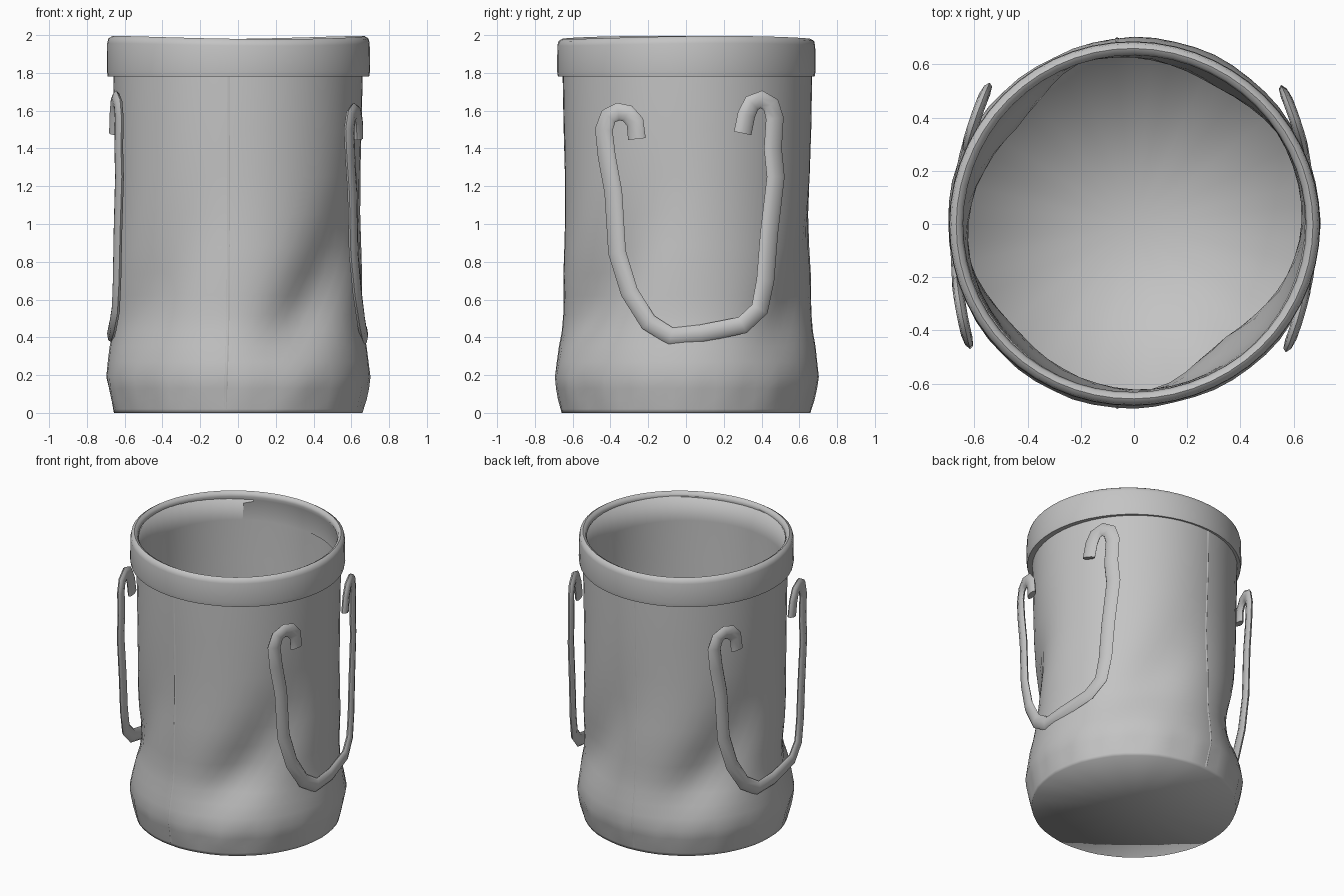
import bpy, bmesh, math
from math import sin, cos, pi, radians, exp

cube = bpy.data.objects.get("Cube")
if cube:
    bpy.data.objects.remove(cube, do_unlink=True)

fabric = bpy.data.materials.new("grey fabric")
fabric.use_nodes = True
GREY = (0.55, 0.55, 0.55, 1)
fabric.diffuse_color = GREY
fabric.node_tree.nodes["Principled BSDF"].inputs["Base Color"].default_value = GREY


def add_object(name, bm, angle=180):
    bmesh.ops.recalc_face_normals(bm, faces=bm.faces)
    mesh = bpy.data.meshes.new(name)
    bm.to_mesh(mesh)
    bm.free()
    mesh.materials.append(fabric)
    obj = bpy.data.objects.new(name, mesh)
    bpy.context.collection.objects.link(obj)
    bpy.ops.object.select_all(action='DESELECT')
    obj.select_set(True)
    bpy.context.view_layer.objects.active = obj
    bpy.ops.object.shade_smooth_by_angle(angle=radians(angle))
    return obj


def bridge(bm, a, b, closed=True):
    for i in range(len(a) if closed else len(a) - 1):
        j = (i + 1) % len(a)
        bm.faces.new((a[i], a[j], b[j], b[i]))


# Radius of the slumped cloth wall at a given angle and height
PROFILE = [(0, .658), (.02, .663), (.08, .677), (.19, .7), (.28, .69), (.36, .68),
           (.46, .66), (.6, .655), (.75, .657), (1, .65), (1.3, .652), (1.78, .66), (1.96, .66)]
# Folds: angle, depth, height
FOLDS = [(-53, .085, .58), (138, .075, .58), (60, .045, .6), (222, .04, .6)]


def wall(a, z):
    for (z0, r0), (z1, r1) in zip(PROFILE, PROFILE[1:]):
        if z <= z1:
            r = r0 + (r1 - r0) * (z - z0) / (z1 - z0)
            break
    # Slanted folds that fade slowly upwards and quickly downwards
    for angle, depth, height in FOLDS:
        centre = radians(angle + 55 * (z - height))
        d = (a - centre + pi) % (2 * pi) - pi
        spread = .45 if z > height else .26
        r -= depth * exp(-(d / .32) ** 2 - ((z - height) / spread) ** 2)
    # Gathered ripples above the base
    r += .008 * cos(17 * a + sin(3 * a)) * exp(-((z - .1) / .07) ** 2)
    return r


def wall_point(a, z, out=0):
    r = wall(a, z) + out
    lean = .008 * min(1, z / .5)
    return (r * cos(a), r * sin(a) + lean, z)


# Bag body with flat floor
SIDES = 56
HEIGHTS = [0, .02, .07, .13, .19, .27, .35, .43, .52, .62, .74, .88, 1.05, 1.25, 1.5, 1.78, 1.955]
bm = bmesh.new()
rings = [[bm.verts.new(wall_point(2 * pi * i / SIDES, z)) for i in range(SIDES)] for z in HEIGHTS]
for low, high in zip(rings, rings[1:]):
    bridge(bm, low, high)
hub = bm.verts.new((0, 0, 0))
for i in range(SIDES):
    bm.faces.new((hub, rings[0][(i + 1) % SIDES], rings[0][i]))
body = add_object("bag_body", bm)
thick = body.modifiers.new("cloth thickness", 'SOLIDIFY')
thick.thickness = .018
thick.offset = -1

# Folded hem around the outside of the opening
HEM = [(.655, 1.78), (.692, 1.78), (.697, 1.81), (.695, 1.95), (.689, 1.975), (.67, 1.987),
       (.652, 1.977), (.644, 1.955), (.656, 1.93)]
bm = bmesh.new()
loops = []
for i in range(SIDES):
    a = 2 * pi * i / SIDES
    wobble = 1 + .004 * cos(3 * a + .6)
    lift = .008 * sin(2 * a + 1)
    loops.append([bm.verts.new((r * wobble * cos(a), r * wobble * .982 * sin(a),
                                z + lift * (z - 1.78) / .2)) for r, z in HEM])
for i in range(SIDES):
    bridge(bm, loops[i], loops[(i + 1) % SIDES])
add_object("top_hem", bm, 50)

# Faint stitched seams, front and back
for name, angle in (("front_seam", -94.5), ("back_seam", 96)):
    bm = bmesh.new()
    rows = [[bm.verts.new(wall_point(radians(angle + da - 1.5 * exp(-z * 4)), z, out))
             for da, out in ((-.9, -.003), (-.2, .003), (.2, .003), (.9, -.003))]
            for z in HEIGHTS[1:-1]]
    for low, high in zip(rows, rows[1:]):
        bridge(bm, low, high, closed=False)
    add_object(name, bm)

# Drooping strap handles, swept along a path then wrapped round the bag
PATH = [(-.26, 1.45), (-.27, 1.54), (-.31, 1.585), (-.36, 1.595), (-.41, 1.57), (-.435, 1.5),
        (-.42, 1.36), (-.385, 1.17), (-.365, .85), (-.3, .64), (-.2, .48), (-.08, .405),
        (.08, .42), (.3, .465), (.39, .55), (.42, .7), (.44, .95), (.475, 1.25), (.46, 1.4),
        (.47, 1.56), (.45, 1.63), (.4, 1.66), (.35, 1.64), (.32, 1.58), (.3, 1.48)]


def handle(name, turn, bend):
    curve = bpy.data.curves.new(name + "_path", 'CURVE')
    curve.dimensions = '3D'
    curve.bevel_depth = .047
    curve.bevel_resolution = 2
    curve.use_fill_caps = True
    spline = curve.splines.new('POLY')
    spline.points.add(len(PATH) - 1)
    for p, (y, z) in zip(spline.points, PATH):
        p.co = (0, y, z, 1)
    helper = bpy.data.objects.new(name + "_path", curve)
    bpy.context.collection.objects.link(helper)
    mesh = helper.to_mesh()
    bm = bmesh.new()
    bm.from_mesh(mesh)
    helper.to_mesh_clear()
    bpy.data.objects.remove(helper, do_unlink=True)
    c, s = cos(radians(turn)), sin(radians(turn))
    for v in bm.verts:
        x, y, z = v.co
        reach = .67 - bend * y * y + .45 * x
        v.co = (reach * c - y * s, reach * s + y * c, z)
    add_object(name, bm, 60)


handle("left_handle", 0, .43)
handle("right_handle", 175, .36)
